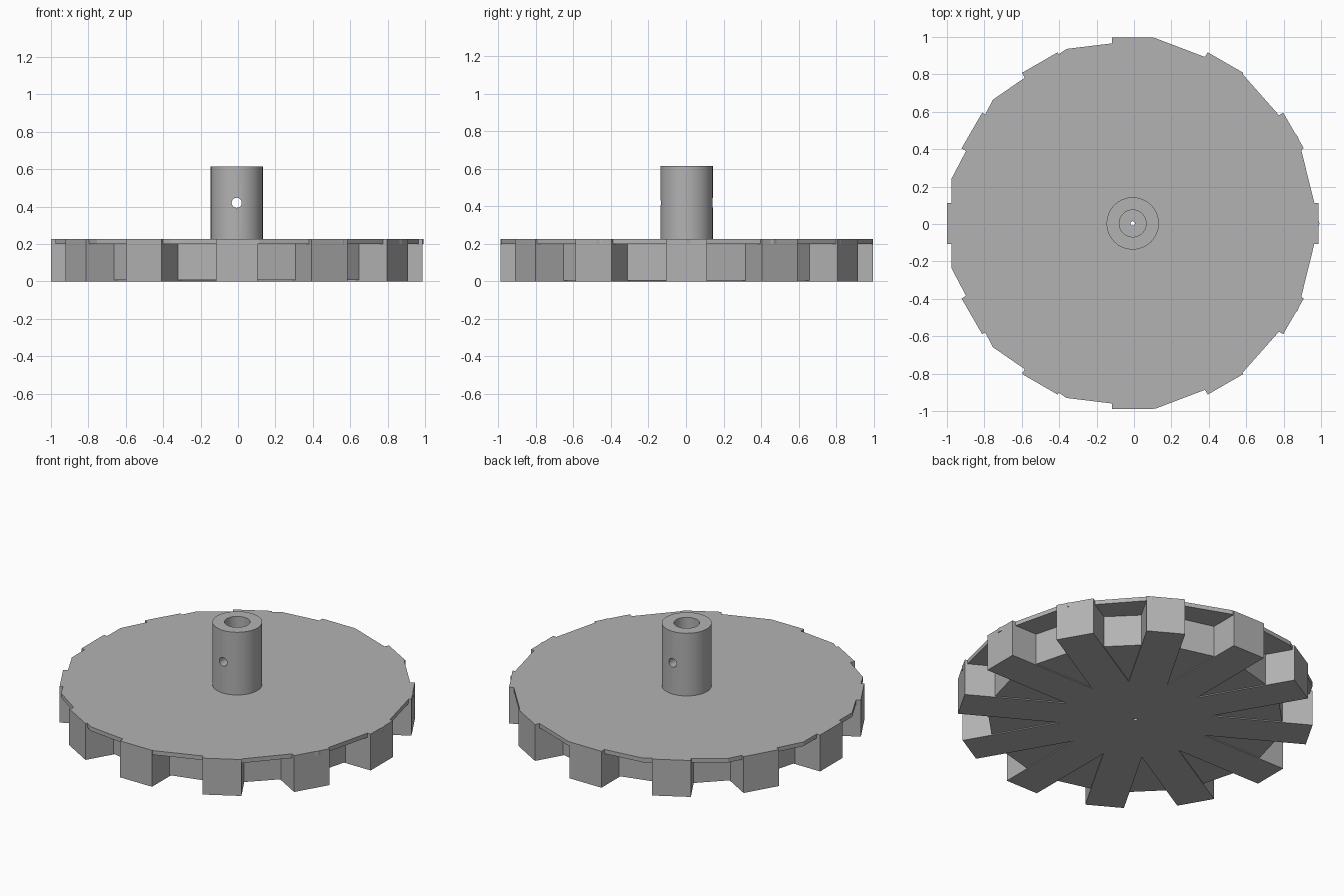
import bpy, bmesh
from math import sin, cos, pi, radians
from mathutils import Vector, Matrix

if "Cube" in bpy.data.objects:
    bpy.data.objects.remove(bpy.data.objects["Cube"])

CX, CY = -0.007, 0.003        # wheel axis
SPOKES, REACH, HALF = 12, 0.993, 0.11
DISC_LOW, DISC_TOP, HUB_TOP = 0.2, 0.226, 0.615

grey = bpy.data.materials.new("plain grey")
grey.use_nodes = True
colour = (0.45, 0.45, 0.45, 1)
grey.diffuse_color = colour
grey.node_tree.nodes["Principled BSDF"].inputs["Base Color"].default_value = colour


def ring(sides, radius):
    return [(radius * cos(2 * pi * i / sides), radius * sin(2 * pi * i / sides))
            for i in range(sides)]


def prism(name, outline, low, high):
    """Extrude a flat outline upwards into a solid centred on the axis."""
    bm = bmesh.new()
    base = bm.faces.new([bm.verts.new((x, y, low)) for x, y in outline])
    top = bmesh.ops.extrude_face_region(bm, geom=[base])["geom"]
    bmesh.ops.translate(bm, vec=(0, 0, high - low),
                        verts=[v for v in top if isinstance(v, bmesh.types.BMVert)])
    bmesh.ops.recalc_face_normals(bm, faces=bm.faces)
    mesh = bpy.data.meshes.new(name)
    bm.to_mesh(mesh)
    bm.free()
    mesh.materials.append(grey)
    obj = bpy.data.objects.new(name, mesh)
    obj.location = (CX, CY, 0)
    bpy.context.collection.objects.link(obj)
    return obj


def cut(obj, cutter):
    mod = obj.modifiers.new(cutter.name, "BOOLEAN")
    mod.operation, mod.solver, mod.object = "DIFFERENCE", "EXACT", cutter
    cutter.hide_render = True
    cutter.display_type = "WIRE"
    cutter.hide_set(True)


def spoke_points(reach):
    """Corner pairs of every spoke end at the given reach."""
    for i in range(SPOKES):
        turn = Matrix.Rotation(2 * pi * i / SPOKES, 2)
        yield [tuple(turn @ Vector((reach, side))) for side in (-HALF, HALF)]


# Star of spokes, meeting in narrow valleys near the axis
star = []
valley = HALF / sin(pi / SPOKES)
for i, pair in enumerate(spoke_points(REACH)):
    a = 2 * pi * (i + 0.5) / SPOKES
    star += pair + [(valley * cos(a), valley * sin(a))]
spokes = prism("spokes", star, 0, DISC_TOP)

# Core filling the valleys, slightly above the spoke undersides
core_outline = [p for pair in spoke_points(0.82) for p in pair]
core = prism("core", core_outline, 0.006, DISC_LOW + 0.01)

# Thin cover disc
disc = prism("cover_disc", ring(13, REACH + 0.005), DISC_LOW, DISC_TOP)

# Hub with a shaft bore and a cross pin hole
hub = prism("hub", ring(32, 0.14), DISC_TOP - 0.005, HUB_TOP)
bore = prism("bore_cutter", ring(32, 0.072), DISC_TOP, HUB_TOP + 0.1)
pin = prism("pin_cutter", ring(20, 0.027), -0.3, 0.3)
pin.rotation_euler.x = radians(90)
pin.location.z = 0.42
cut(hub, bore)
cut(hub, pin)

# Small centre hole underneath
drill = prism("drill_cutter", ring(12, 0.012), -0.1, 0.4)
for part in (spokes, core, disc, hub):
    cut(part, drill)

# Round hub shading with sharp rims
bpy.ops.object.select_all(action="DESELECT")
hub.select_set(True)
bpy.context.view_layer.objects.active = hub
for mod in list(hub.modifiers):
    bpy.ops.object.modifier_apply(modifier=mod.name)
bpy.ops.object.shade_smooth_by_angle(angle=radians(30))
